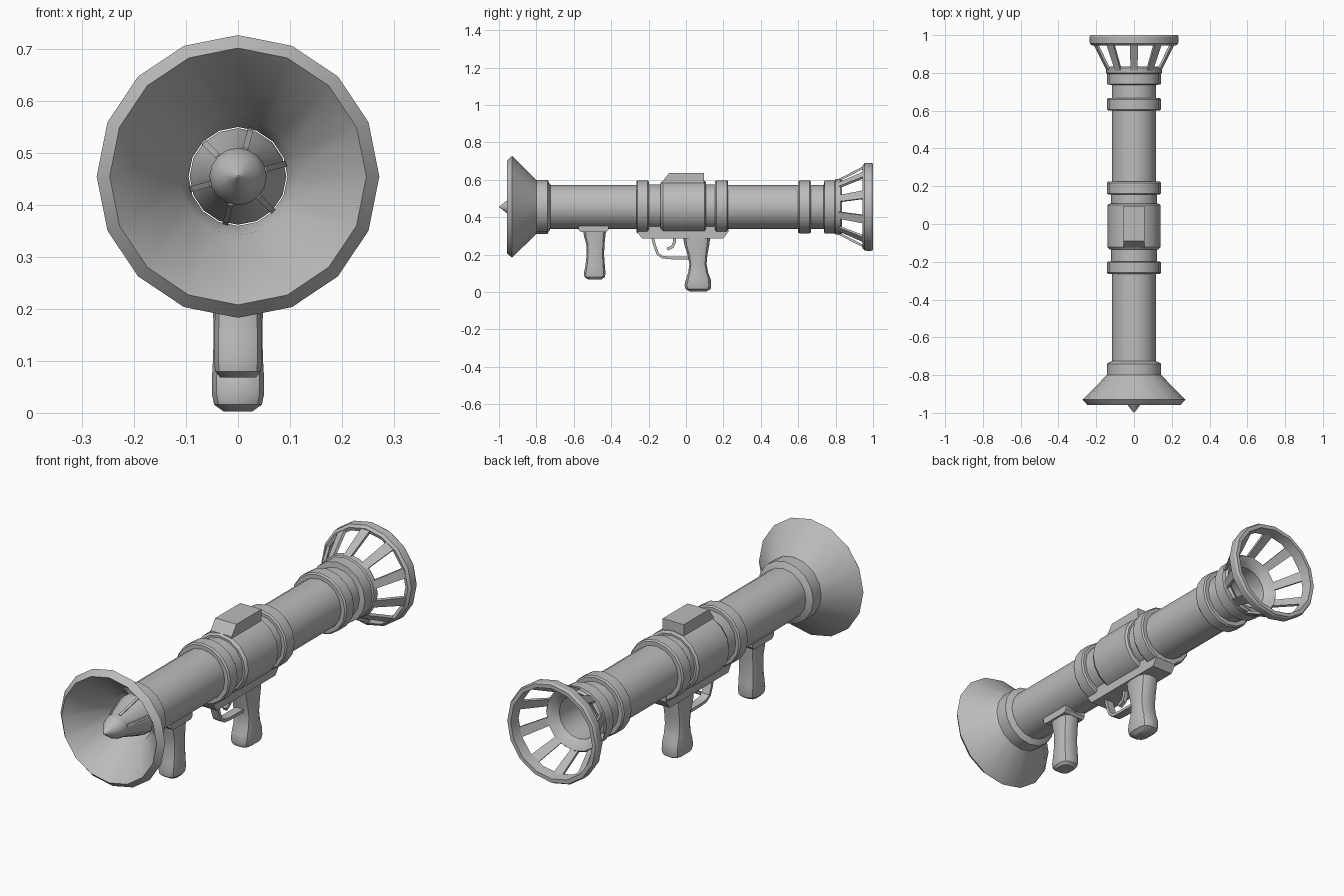
import bpy, bmesh
from math import pi, sin, cos, radians
from mathutils import Vector, Matrix

cube = bpy.data.objects.get("Cube")
if cube:
    bpy.data.objects.remove(cube, do_unlink=True)

AXIS = 0.455   # height of the tube's centre line

grey = bpy.data.materials.new("matte grey")
grey.use_nodes = True
grey.diffuse_color = (0.5, 0.5, 0.5, 1)
grey.node_tree.nodes["Principled BSDF"].inputs["Base Color"].default_value = (0.5, 0.5, 0.5, 1)


def finish(name, bm, smooth=True, bevel=0):
    bmesh.ops.recalc_face_normals(bm, faces=bm.faces)
    mesh = bpy.data.meshes.new(name)
    bm.to_mesh(mesh)
    bm.free()
    mesh.materials.append(grey)
    ob = bpy.data.objects.new(name, mesh)
    bpy.context.collection.objects.link(ob)
    if bevel:
        mod = ob.modifiers.new("Bevel", 'BEVEL')
        mod.width, mod.segments, mod.limit_method = bevel, 1, 'ANGLE'
    if smooth:
        bpy.ops.object.select_all(action='DESELECT')
        ob.select_set(True)
        bpy.context.view_layer.objects.active = ob
        bpy.ops.object.shade_smooth_by_angle(angle=radians(32))
    return ob


def skin(bm, rings, cap=True, loop=False):
    """Join rings of vertices with quads."""
    n = len(rings[0])
    pairs = list(zip(rings, rings[1:])) + ([(rings[-1], rings[0])] if loop else [])
    for a, b in pairs:
        for i in range(n):
            j = (i + 1) % n
            bm.faces.new((a[i], a[j], b[j], b[i]))
    if cap and not loop:
        bm.faces.new(rings[0])
        bm.faces.new(rings[-1])


def turn(name, profile, loop=True, sides=16):
    """Revolve (y, radius) points about the tube's axis."""
    bm = bmesh.new()
    rings = [[bm.verts.new((r * sin(2 * pi * i / sides), y, AXIS + r * cos(2 * pi * i / sides)))
              for i in range(sides)] for y, r in profile]
    skin(bm, rings, loop=loop)
    return finish(name, bm)


def slab(name, outline, half, bevel=0):
    """Extrude a (y, z) outline sideways to both sides of centre."""
    bm = bmesh.new()
    rings = [[bm.verts.new((x, y, z)) for y, z in outline] for x in (-half, half)]
    skin(bm, rings)
    return finish(name, bm, bevel > 0, bevel)


def grip(name, stations):
    """Loft rounded rectangles given as (z, front y, back y, half width)."""
    bm = bmesh.new()
    corners = [(1, .45), (.82, .82), (.4, 1)]
    quarter = corners + [(-x, y) for x, y in reversed(corners)]
    loop = quarter + [(-x, -y) for x, y in quarter]
    rings = [[bm.verts.new((x * w, (a + b) / 2 + y * (b - a) / 2, z)) for x, y in loop]
             for z, a, b, w in stations]
    skin(bm, rings)
    ob = finish(name, bm)
    return ob


def strip(name, path, half, thick):
    """Flat strap following a (y, z) path."""
    pts = [Vector(p) for p in path]
    left, right = [], []
    for i, p in enumerate(pts):
        d = (pts[min(i + 1, len(pts) - 1)] - pts[max(i - 1, 0)]).normalized()
        n = Vector((-d.y, d.x)) * thick / 2
        left.append(p + n)
        right.append(p - n)
    bm = bmesh.new()
    rings = [[bm.verts.new((x, q.x, q.y)) for x, q in
              ((-half, a), (half, a), (half, b), (-half, b))] for a, b in zip(left, right)]
    skin(bm, rings)
    return finish(name, bm)


def radial_bars(name, count, offset, ends, depth):
    """Tapered bars round the axis; ends are (y, radius, width)."""
    bm = bmesh.new()
    for k in range(count):
        rot = Matrix.Rotation(radians(offset) + 2 * pi * k / count, 3, 'Y')
        rings = []
        for y, r, w in ends:
            ring = [(-w / 2, r), (w / 2, r), (w / 2, r - depth), (-w / 2, r - depth)]
            rings.append([bm.verts.new(rot @ Vector((x, y, z)) + Vector((0, 0, AXIS)))
                          for x, z in ring])
        skin(bm, rings)
    return finish(name, bm, False)


# Hollow main tube and front funnel
turn("main_tube", [(-.74, .117), (.8, .117), (.8, .1), (-.74, .1)])
turn("front_funnel", [(-.725, .117), (-.74, .144), (-.8, .144), (-.93, .272),
                      (-.958, .247), (-.8, .113), (-.72, .095)])

# Clamp rings round the tube
for name, a, b in (("front_ring", -.265, -.198), ("middle_ring", .155, .225),
                   ("rear_ring", .6, .667)):
    turn(name, [(a, .11), (a, .136), (a + .007, .142), (b - .007, .142), (b, .136), (b, .11)])

# Central housing with its neck
turn("housing_neck", [(-.2, .11), (-.2, .121), (.16, .121), (.16, .11)])
turn("housing", [(-.135, .11), (-.135, .13), (-.122, .14), (.1, .14), (.108, .13), (.108, .11)])
slab("sight_block", [(-.125, .56), (-.125, .592), (-.09, .637), (.095, .637), (.095, .56)], .055)

# Rear collar and flared cage
turn("rear_collar", [(.735, .11), (.74, .142), (.795, .142), (.8, .148), (.825, .15),
                     (.835, .142), (.82, .115), (.8, .1)])
radial_bars("cage_bars", 10, 0, [(.81, .146, .036), (.965, .226, .046)], .014)
turn("cage_rim", [(.945, .222), (.955, .234), (.99, .236), (1, .23), (1, .212), (.95, .206)])

# Projectile with its raised ribs
turn("projectile", [(-.999, .002), (-.965, .028), (-.945, .042), (-.925, .051), (-.905, .055),
                    (-.895, .055), (-.79, .088), (-.76, .093), (-.6, .093)], loop=False)
radial_bars("projectile_ribs", 6, 15,
            [(-.9, .057, .011), (-.79, .092, .011), (-.74, .096, .011)], .02)

# Lower rail and grips
slab("lower_rail", [(-.262, .36), (-.262, .322), (-.235, .286), (.2, .286),
                    (.226, .322), (.226, .36)], .055)
grip("rear_grip", [(.003, .02, .11, .028), (.016, -.002, .132, .046), (.035, -.008, .135, .05),
                   (.07, 0, .132, .05), (.105, .012, .118, .048), (.15, .018, .11, .047),
                   (.2, .008, .115, .048), (.25, -.008, .124, .049), (.295, -.016, .13, .05)])
slab("front_grip_plate", [(-.575, .36), (-.575, .333), (-.562, .32), (-.428, .32),
                          (-.415, .333), (-.415, .36)], .055)
grip("front_grip", [(.068, -.525, -.45, .034), (.08, -.543, -.434, .044),
                    (.1, -.546, -.43, .046), (.14, -.538, -.434, .046),
                    (.2, -.531, -.438, .044), (.25, -.532, -.436, .044),
                    (.29, -.543, -.432, .045), (.325, -.55, -.428, .046)])

# Trigger and its guard
strip("trigger_guard", [(-.18, .295), (-.165, .24), (-.15, .202), (-.125, .186),
                        (-.08, .182), (.025, .182)], .02, .014)
strip("trigger", [(-.06, .295), (-.062, .265), (-.072, .243), (-.1, .228)], .01, .016)
